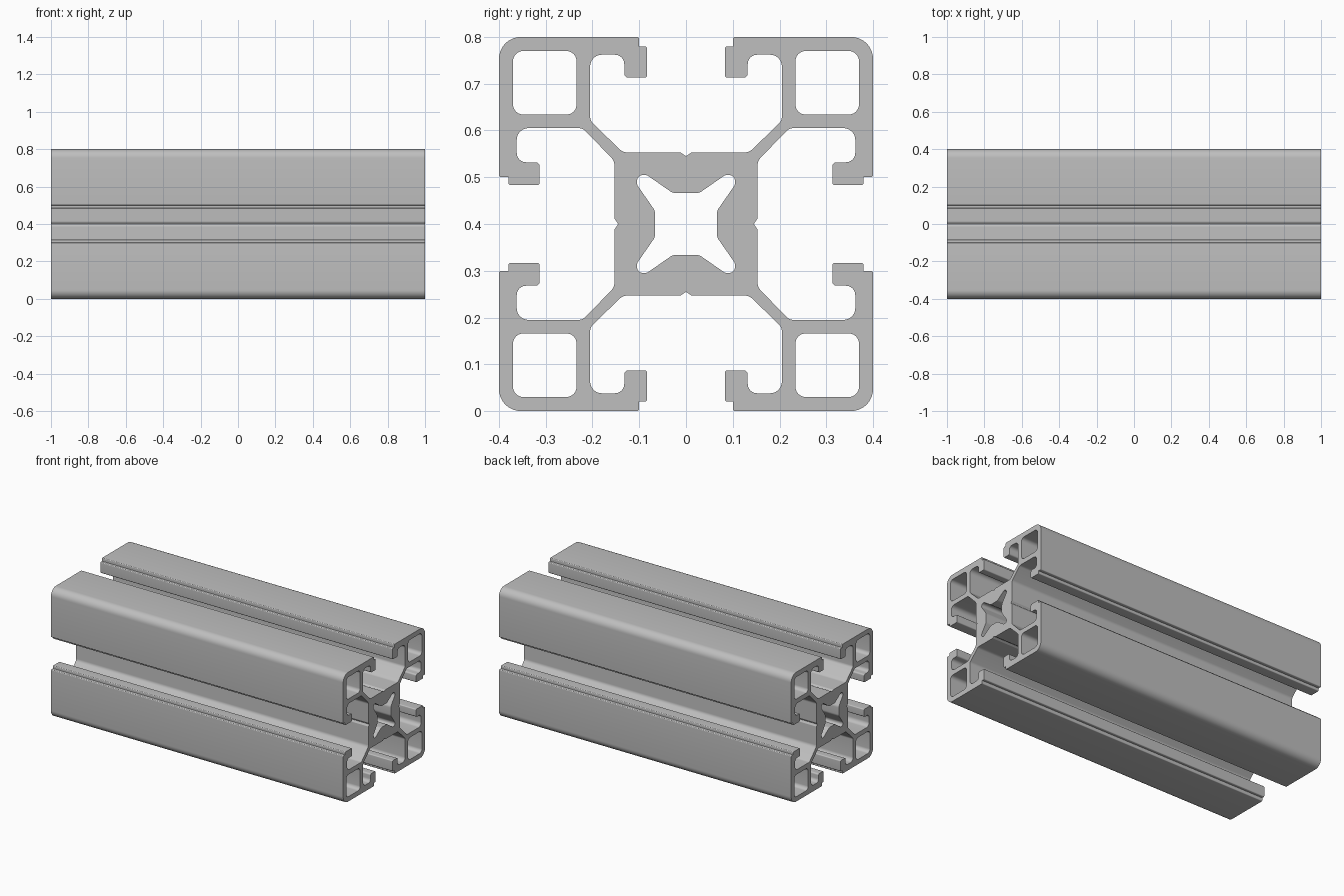
import bpy, bmesh, math
from mathutils import Vector, Matrix

cube = bpy.data.objects.get("Cube")
if cube:
    bpy.data.objects.remove(cube, do_unlink=True)

LENGTH = 2.0
HALF = 0.4


def fillet(points):
    """Round each (x, y, radius) corner of a closed loop."""
    out = []
    n = len(points)
    for i, (x, y, r) in enumerate(points):
        p = Vector((x, y))
        a = (Vector(points[i - 1][:2]) - p).normalized()
        b = (Vector(points[(i + 1) % n][:2]) - p).normalized()
        if r == 0:
            out.append(p)
            continue
        half = a.angle(b) / 2
        centre = p + (a + b).normalized() * (r / math.sin(half))
        start = p + a * (r / math.tan(half)) - centre
        end = p + b * (r / math.tan(half)) - centre
        sweep = start.angle_signed(end)
        steps = max(2, math.ceil(abs(sweep) / math.radians(11)))
        for k in range(steps + 1):
            out.append(centre + Matrix.Rotation(-sweep * k / steps, 2) @ start)
    return out


def four_way(start, half, corner):
    """Mirror an eighth of a loop over the diagonal, then repeat it four times."""
    quarter = start + half + corner + [(y, x, r) for x, y, r in reversed(half)]
    loop = []
    for _ in range(4):
        loop += quarter
        quarter = [(y, -x, r) for x, y, r in quarter]
    return fillet(loop)


# Outer outline: slot floor, diagonal web, slot wall, hooked lip, outer corner
outline = four_way(
    [(0, 0.145, 0.003)],
    [(0.012, 0.153, 0.004), (0.135, 0.153, 0.025), (0.205, 0.221, 0.02),
     (0.205, 0.362, 0.025), (0.132, 0.362, 0.02), (0.132, 0.313, 0.009),
     (0.083, 0.313, 0.006), (0.083, 0.38, 0.005), (0.1, 0.38, 0),
     (0.1, HALF, 0.005)],
    [(HALF, HALF, 0.047)])

# Star-shaped hollow through the core
core = four_way(
    [],
    [(0.028, 0.066, 0.025), (0.084, 0.105, 0.017)],
    [(0.105, 0.105, 0.014)])
# The flat between neighbouring points is shaped by small shoulders
loops = [outline, core]

# Square hollow in each corner
lo, hi = 0.234, 0.37
for sx in (-1, 1):
    for sy in (-1, 1):
        loops.append(fillet([(sx * x, sy * y, 0.022) for x, y in
                             ((lo, lo), (hi, lo), (hi, hi), (lo, hi))]))

# Filled section extruded along the rail
curve = bpy.data.curves.new("rail_section", 'CURVE')
curve.dimensions = '2D'
curve.fill_mode = 'BOTH'
curve.extrude = LENGTH / 2
for loop in loops:
    spline = curve.splines.new('POLY')
    spline.points.add(len(loop) - 1)
    for point, co in zip(spline.points, loop):
        point.co = (co.x, co.y, 0, 1)
    spline.use_cyclic_u = True
section = bpy.data.objects.new("rail_section", curve)
bpy.context.collection.objects.link(section)
bpy.context.view_layer.update()
mesh = bpy.data.meshes.new_from_object(
    section.evaluated_get(bpy.context.evaluated_depsgraph_get()))
bpy.data.objects.remove(section, do_unlink=True)

# Weld the caps and lay the rail along x
bm = bmesh.new()
bm.from_mesh(mesh)
bmesh.ops.remove_doubles(bm, verts=bm.verts, dist=0.00001)
lay = Matrix(((0, 0, 1, 0), (1, 0, 0, 0), (0, 1, 0, HALF), (0, 0, 0, 1)))
bm.transform(lay)
bmesh.ops.recalc_face_normals(bm, faces=bm.faces)
bm.to_mesh(mesh)
bm.free()

# Plain aluminium grey
grey = bpy.data.materials.new("aluminium_grey")
grey.use_nodes = True
colour = (0.52, 0.52, 0.52, 1)
grey.diffuse_color = colour
grey.node_tree.nodes["Principled BSDF"].inputs["Base Color"].default_value = colour
mesh.materials.clear()
mesh.materials.append(grey)

rail = bpy.data.objects.new("slotted_rail", mesh)
bpy.context.collection.objects.link(rail)
bpy.ops.object.select_all(action='DESELECT')
rail.select_set(True)
bpy.context.view_layer.objects.active = rail
bpy.ops.object.shade_smooth_by_angle(angle=math.radians(30))
